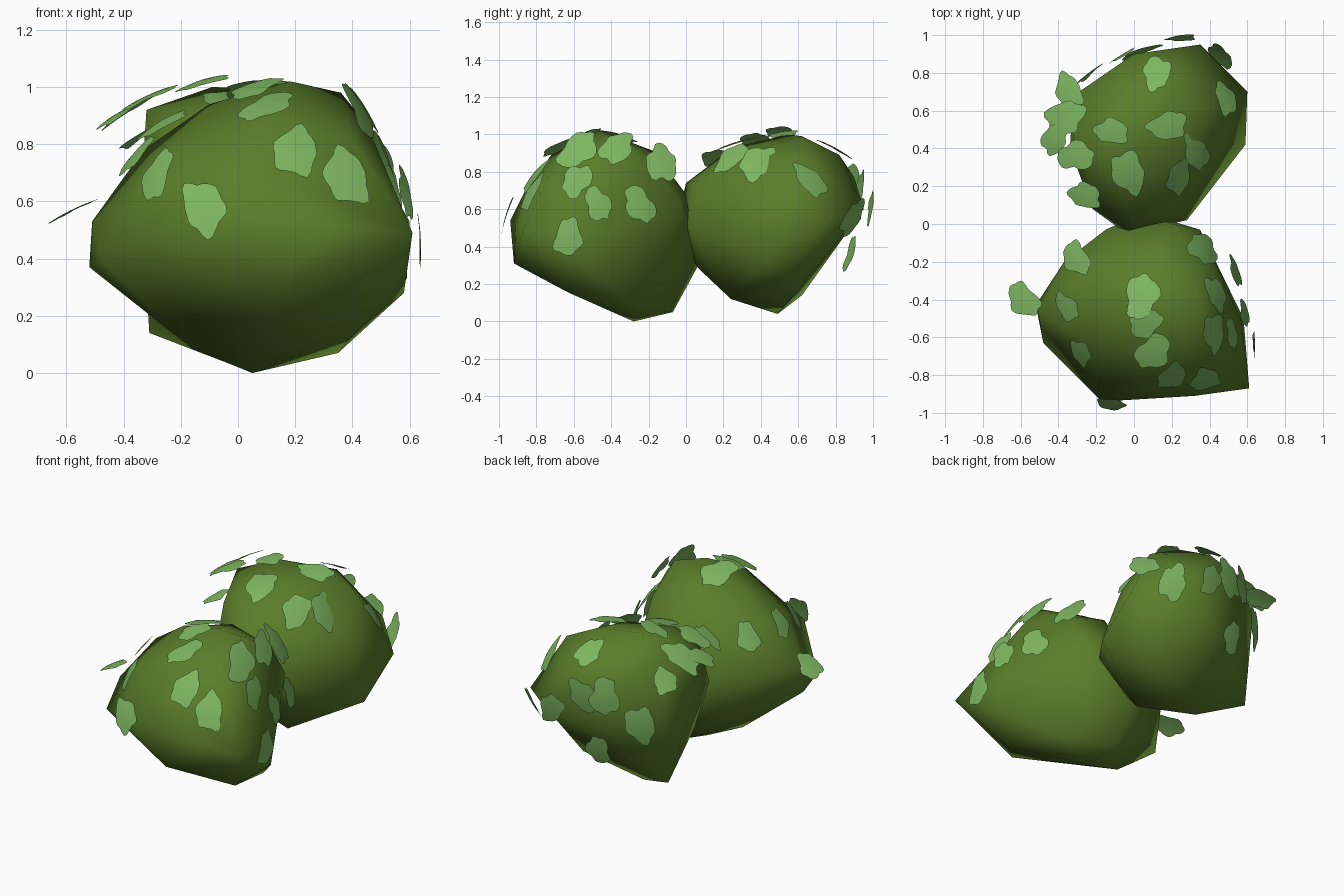
import bpy, bmesh, math, random
from mathutils import Vector
from mathutils.bvhtree import BVHTree

if "Cube" in bpy.data.objects:
    bpy.data.objects.remove(bpy.data.objects["Cube"])

random.seed(7)


def material(name, rgb):
    m = bpy.data.materials.new(name)
    m.diffuse_color = (*rgb, 1)
    m.use_nodes = True
    m.node_tree.nodes["Principled BSDF"].inputs["Base Color"].default_value = m.diffuse_color
    return m


BUSH = material("olive green", (0.102, 0.207, 0.023))
LEAF = material("leaf green", (0.208, 0.470, 0.117))


def make_object(name, bm, mat):
    me = bpy.data.meshes.new(name)
    bm.to_mesh(me)
    me.materials.append(mat)
    for p in me.polygons:
        p.use_smooth = True
    ob = bpy.data.objects.new(name, me)
    bpy.context.collection.objects.link(ob)
    return ob


def clump(name, points):
    """Lumpy faceted mass: convex hull of its corner points."""
    bm = bmesh.new()
    for p in points:
        bm.verts.new(p)
    bmesh.ops.convex_hull(bm, input=bm.verts)
    loose = [v for v in bm.verts if not v.link_faces]
    bmesh.ops.delete(bm, geom=loose, context='VERTS')
    bmesh.ops.recalc_face_normals(bm, faces=bm.faces)
    make_object(name, bm, BUSH)
    tree = BVHTree.FromBMesh(bm)
    bm.free()
    return tree


def add_leaf(bm, pos, n, size):
    """One lobed, slightly cupped leaf lying tangent to the clump."""
    down = Vector((0, 0, -1)) + n * n.z
    if down.length < 0.25:
        down = n.orthogonal()
    down.normalize()
    side = n.cross(down)
    twist = random.uniform(-0.8, 0.8)
    u = down * math.cos(twist) + side * math.sin(twist)
    v = n.cross(u)
    p1, p2, p3 = (random.uniform(0, 6.28) for _ in range(3))
    count = 26
    centre = bm.verts.new(pos)
    rings = []
    for k in (0.55, 1.0):
        ring = []
        for i in range(count):
            a = i * math.tau / count
            r = k * size * (1 + 0.10 * math.sin(3 * a + p1)
                            + 0.09 * math.sin(5 * a + p2) + 0.04 * math.sin(8 * a + p3))
            x, y = r * math.cos(a), 0.70 * r * math.sin(a)
            ring.append(bm.verts.new(pos + u * x + v * y - n * 0.7 * (x * x + y * y)))
        rings.append(ring)
    inner, outer = rings
    for i in range(count):
        j = (i + 1) % count
        bm.faces.new((centre, inner[i], inner[j]))
        bm.faces.new((inner[i], outer[i], outer[j], inner[j]))


def leaves(name, tree, middle, spots):
    """Leaves at (position) or at (position, facing direction)."""
    bm = bmesh.new()
    for spot in spots:
        s = Vector(spot[:3])
        loc, n, _, _ = tree.find_nearest(s)
        out = max(0.024, min(0.10, (s - loc).dot(n)))
        face = n + 0.3 * (loc - middle).normalized()
        if len(spot) == 6:
            face = Vector(spot[3:])
        add_leaf(bm, loc + n * out, face.normalized(), random.uniform(0.095, 0.125))
    make_object(name, bm, LEAF)
    bm.free()


# front clump
front = clump("front_clump", [
    (-.52, -.43, .37), (-.51, -.45, .53), (-.48, -.63, .40), (-.17, -.94, .54),
    (.14, -.92, .31), (.32, -.91, .52), (.61, -.87, .49), (.58, -.50, .28),
    (.42, -.63, .155), (-.16, -.34, .085),
    (.05, -.28, 0), (.35, -.24, .07), (.08, -.07, .05), (-.33, -.40, .22),
    (.05, .06, .29), (.57, -.52, .48), (.42, -.22, .42), (.35, -.03, .62),
    (.20, 0, .68), (-.15, -.03, .50), (-.37, -.2, .52), (-.33, -.35, .78),
    (-.27, -.62, .74), (-.10, -.40, .94), (.18, -.46, 1.02), (.36, -.40, .98),
    (.45, -.45, .87), (.36, -.18, .84), (.08, -.17, .91), (.10, -.72, .89),
    (.40, -.72, .81), (.10, -.86, .70), (-.2, -.15, .25)])

# back clump
back = clump("back_clump", [
    (-.04, -.05, .52), (.28, .02, .50), (.59, .42, .33), (.60, .70, .53),
    (.35, .95, .60), (0, .90, .77), (-.32, .68, .72), (-.34, .40, .62),
    (-.22, .08, .55), (-.31, .62, .14), (-.05, .49, .04), (.18, .24, .12),
    (.10, .06, .29), (-.2, .2, .3), (.30, .60, .17),
    (-.32, .45, .92), (-.09, .55, 1.0), (.18, .62, .99), (.40, .62, .88),
    (.45, .42, .70), (.22, .28, .89), (-.10, .25, .93), (0, 0, .74),
    (.20, .06, .75), (.12, .82, .89), (-.24, .2, .82)])

# leaves scattered over the front clump
leaves("front_leaves", front, Vector((.05, -.45, .5)), [
    (-.31, -.18, .76, -.6, .1, .75), (-.59, -.40, .56, -.45, 0, .9),
    (-.36, -.44, .76), (-.28, -.68, .69),
    (.04, -.38, 1.0), (.06, -.53, 1.0), (.10, -.68, .94), (-.12, -.96, .58),
    (.20, -.80, .77), (.38, -.83, .69), (.43, -.58, .92, .8, -.2, .5),
    (.44, -.37, .93, .8, .1, .5), (.37, -.13, .85, .75, .3, .55),
    (.56, -.24, .63), (.59, -.47, .63), (.64, -.63, .45), (.52, -.59, .76)])

# leaves scattered over the back clump
leaves("back_leaves", back, Vector((.12, .45, .5)), [
    (.12, .80, .92), (.48, .66, .75), (.47, .90, .57), (.25, .99, .60),
    (-.37, .73, .86, -.5, .1, .85), (-.40, .57, .94, -.55, .1, .85),
    (-.45, .43, .91, -.5, -.1, .85), (-.31, .36, .97, -.4, -.1, .9),
    (-.27, .16, .88, -.5, -.2, .85), (-.12, .49, 1.02), (-.03, .27, .96),
    (.18, .52, 1.01), (.23, .25, .87), (.32, .39, .84, .8, 0, .6),
    (0, .88, .36), (-.24, .80, .55), (-.06, .90, .72), (.06, .93, .70)])
